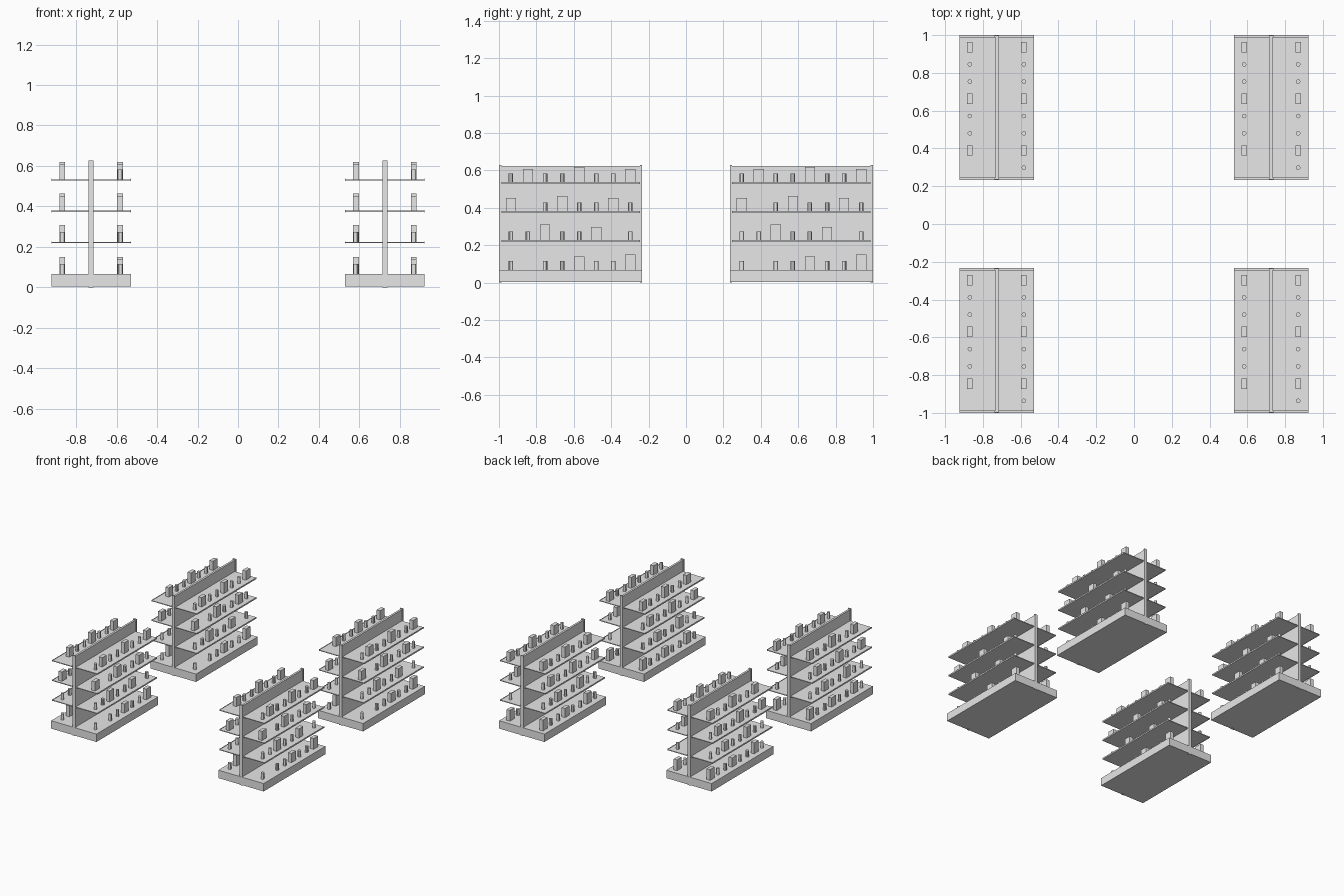
import bpy
import bmesh
from mathutils import Matrix, Vector

if "Cube" in bpy.data.objects:
    bpy.data.objects.remove(bpy.data.objects["Cube"])

grey = bpy.data.materials.new("light_grey")
grey.diffuse_color = (0.8, 0.8, 0.8, 1)
grey.use_nodes = True
grey.node_tree.nodes["Principled BSDF"].inputs["Base Color"].default_value = grey.diffuse_color

HALF_W = 0.197      # half depth of a unit across x
HALF_L = 0.370      # half length of the shelves along y
END_T = 0.013       # thickness of the uprights and base end caps
LANE = 0.143        # goods distance from the centre panel
SHELVES = [0.224, 0.379, 0.534]
DECKS = [0.066] + SHELVES
GAPS = {(1, 0, 1), (1, 1, 6), (1, 2, 1), (-1, 3, 0)}   # empty spots: side, level, slot


def add_box(bm, x0, x1, y0, y1, z0, z1):
    size = Vector((x1 - x0, y1 - y0, z1 - z0))
    mid = Vector(((x0 + x1) / 2, (y0 + y1) / 2, (z0 + z1) / 2))
    bmesh.ops.create_cube(bm, size=1, matrix=Matrix.Translation(mid) @ Matrix.Diagonal((*size, 1)))


def add_can(bm, x, y, z, r, h):
    bmesh.ops.create_cone(bm, cap_ends=True, segments=12, radius1=r, radius2=r, depth=h,
                          matrix=Matrix.Translation((x, y, z + h / 2)))


def finish(name, bm):
    mesh = bpy.data.meshes.new(name)
    bm.to_mesh(mesh)
    bm.free()
    mesh.materials.append(grey)
    return mesh


# Plinth base with end caps
bm = bmesh.new()
add_box(bm, -HALF_W, HALF_W, -HALF_L, HALF_L, 0.004, 0.066)
for s in (-1, 1):
    ys = sorted((s * HALF_L, s * (HALF_L + END_T)))
    add_box(bm, -HALF_W, HALF_W, *ys, 0.004, 0.066)
base = finish("base", bm)

# Central back panel and end uprights
bm = bmesh.new()
add_box(bm, -0.008, 0.008, -HALF_L, HALF_L, 0.06, 0.622)
panel = finish("back_panel", bm)
bm = bmesh.new()
for s in (-1, 1):
    ys = sorted((s * HALF_L, s * (HALF_L + END_T - 0.001)))
    add_box(bm, -0.012, 0.012, *ys, 0.0, 0.628)
uprights = finish("uprights", bm)

# Shelves with small front lips
bm = bmesh.new()
for z in SHELVES:
    for s in (-1, 1):
        add_box(bm, *sorted((s * 0.008, s * (HALF_W - 0.003))), -HALF_L, HALF_L, z - 0.006, z)
        add_box(bm, *sorted((s * (HALF_W - 0.003), s * HALF_W)), -HALF_L, HALF_L, z - 0.008, z + 0.003)
shelves = finish("shelves", bm)

# Goods: every third slot is a carton, the others are cans
cartons, cans = bmesh.new(), bmesh.new()
for side in (-1, 1):
    for level, z in enumerate(DECKS):
        for slot in range(8):
            if (side, level, slot) in GAPS:
                continue
            x, y = side * LANE, -0.319 + 0.0912 * slot
            if (slot + level) % 3 == (1 + 2 * level) % 3:
                h = 0.072 + 0.013 * ((slot + level) % 2)
                add_box(cartons, x - 0.0145, x + 0.0145, y - 0.0275, y + 0.0275, z, z + h)
            else:
                add_can(cans, x, y, z, 0.012, 0.049)
cartons = finish("cartons", cartons)
cans = finish("cans", cans)

# Four identical double-sided units
for cx in (-0.726, 0.726):
    for cy in (-0.617, 0.617):
        for mesh in (base, panel, uprights, shelves, cartons, cans):
            ob = bpy.data.objects.new(mesh.name, mesh)
            ob.location = (cx, cy, 0)
            bpy.context.collection.objects.link(ob)

# Smooth can walls, sharp rims
bpy.ops.object.select_all(action='DESELECT')
can_obs = [o for o in bpy.data.objects if o.data == cans]
can_obs[0].select_set(True)
bpy.context.view_layer.objects.active = can_obs[0]
bpy.ops.object.shade_smooth_by_angle()
